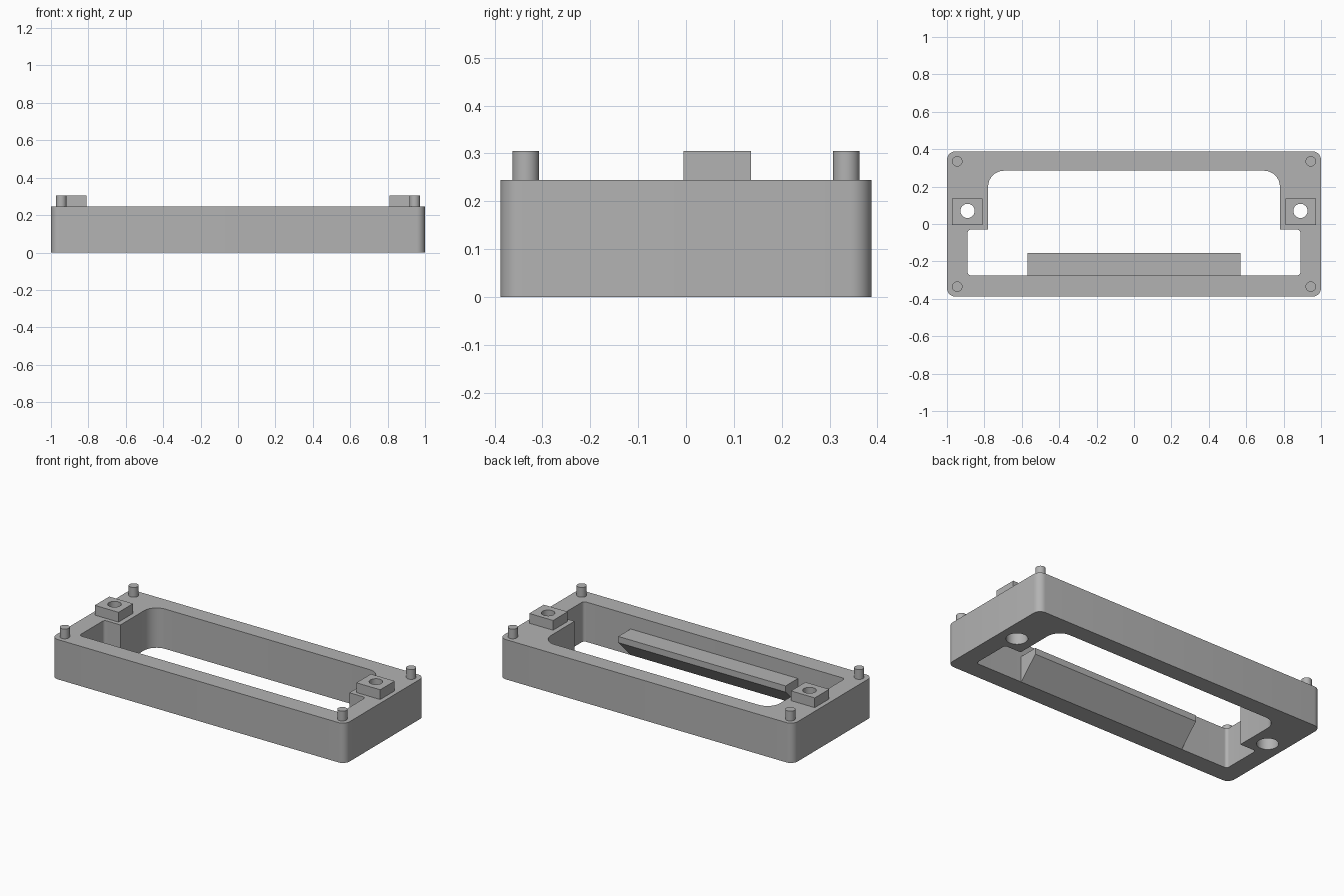
import bpy
import bmesh
import math
from mathutils import Vector

cube = bpy.data.objects.get("Cube")
if cube:
    bpy.data.objects.remove(cube, do_unlink=True)

TOP, PEG_TOP = 0.245, 0.305

# One plain grey for everything
grey = bpy.data.materials.new("plain grey")
grey.use_nodes = True
colour = (0.45, 0.45, 0.45, 1)
grey.diffuse_color = colour
grey.node_tree.nodes["Principled BSDF"].inputs["Base Color"].default_value = colour


def rounded(corners, steps=8):
    """Outline from (x, y, radius) corners, each radius turned into an arc."""
    pts = []
    for i, (x, y, r) in enumerate(corners):
        p = Vector((x, y))
        if r == 0:
            pts.append(p)
            continue
        a = (Vector(corners[i - 1][:2]) - p).normalized()
        b = (Vector(corners[(i + 1) % len(corners)][:2]) - p).normalized()
        centre = p + (a + b) * r
        for k in range(steps + 1):
            t = math.pi / 2 * k / steps
            pts.append(centre - b * r * math.cos(t) - a * r * math.sin(t))
    return pts


def circle(x, y, r, n=40):
    return [Vector((x + r * math.cos(math.tau * k / n),
                    y + r * math.sin(math.tau * k / n))) for k in range(n)]


def box(x0, x1, y0, y1, r=0):
    return rounded([(x0, y0, r), (x1, y0, r), (x1, y1, r), (x0, y1, r)])


def prism(name, outline, low, high, along_x=False):
    """Extrude an outline up z, or a (y, z) outline along x."""
    bm = bmesh.new()
    place = (lambda p: (low, p[0], p[1])) if along_x else (lambda p: (p[0], p[1], low))
    face = bm.faces.new([bm.verts.new(place(p)) for p in outline])
    out = bmesh.ops.extrude_face_region(bm, geom=[face])
    shift = (high - low, 0, 0) if along_x else (0, 0, high - low)
    bmesh.ops.translate(bm, vec=shift,
                        verts=[v for v in out["geom"] if isinstance(v, bmesh.types.BMVert)])
    bmesh.ops.recalc_face_normals(bm, faces=bm.faces)
    mesh = bpy.data.meshes.new(name)
    bm.to_mesh(mesh)
    bm.free()
    mesh.materials.append(grey)
    obj = bpy.data.objects.new(name, mesh)
    bpy.context.collection.objects.link(obj)
    return obj


def cut(obj, cutters):
    for c in cutters:
        m = obj.modifiers.new("cut", "BOOLEAN")
        m.operation, m.solver, m.object = "DIFFERENCE", "EXACT", c
    bpy.context.view_layer.update()
    graph = bpy.context.evaluated_depsgraph_get()
    mesh = bpy.data.meshes.new_from_object(obj.evaluated_get(graph))
    obj.modifiers.clear()
    obj.data = mesh
    for c in cutters:
        bpy.data.objects.remove(c, do_unlink=True)


# Frame with a stepped opening and counterbored screw holes
frame = prism("frame", box(-1, 1, -0.388, 0.388, 0.045), 0, TOP)
half = [(0.89, -0.275, 0.018), (0.89, -0.03, 0.018), (0.78, -0.03, 0), (0.78, 0.285, 0.085)]
opening = half + [(-x, y, r) for x, y, r in reversed(half)]
cutters = [prism("opening_cutter", rounded(opening), -0.1, 0.5)]
for s in (-1, 1):
    cutters.append(prism("bore_cutter", circle(s * 0.89, 0.07, 0.038), 0.1, 0.5))
    cutters.append(prism("counterbore_cutter", circle(s * 0.89, 0.07, 0.06), -0.1, 0.2))
cut(frame, cutters)
parts = [frame]

# Mounting blocks and corner pegs
for side, s in (("left", 1), ("right", -1)):
    x0, x1 = sorted((s * 0.81, s * 0.972))
    block = prism(side + "_mounting_block", box(x0, x1, -0.005, 0.136), TOP, PEG_TOP)
    cut(block, [prism("bore_cutter", circle(s * 0.89, 0.07, 0.038), 0.1, 0.5)])
    parts.append(block)
    for end, e in (("front", -1), ("back", 1)):
        parts.append(prism(f"{end}_{side}_peg", circle(s * 0.945, e * 0.335, 0.028, 32),
                           TOP - 0.01, PEG_TOP))

# Sloped ledge inside the front wall
ledge = [(-0.285, 0), (-0.275, 0), (-0.155, 0.122), (-0.155, 0.16), (-0.285, 0.16)]
parts.append(prism("front_ledge", ledge, -0.57, 0.57, along_x=True))

# Smooth the round surfaces, keep the edges sharp
bpy.ops.object.select_all(action="DESELECT")
for p in parts:
    p.select_set(True)
bpy.context.view_layer.objects.active = frame
bpy.ops.object.shade_smooth_by_angle(angle=math.radians(30))
